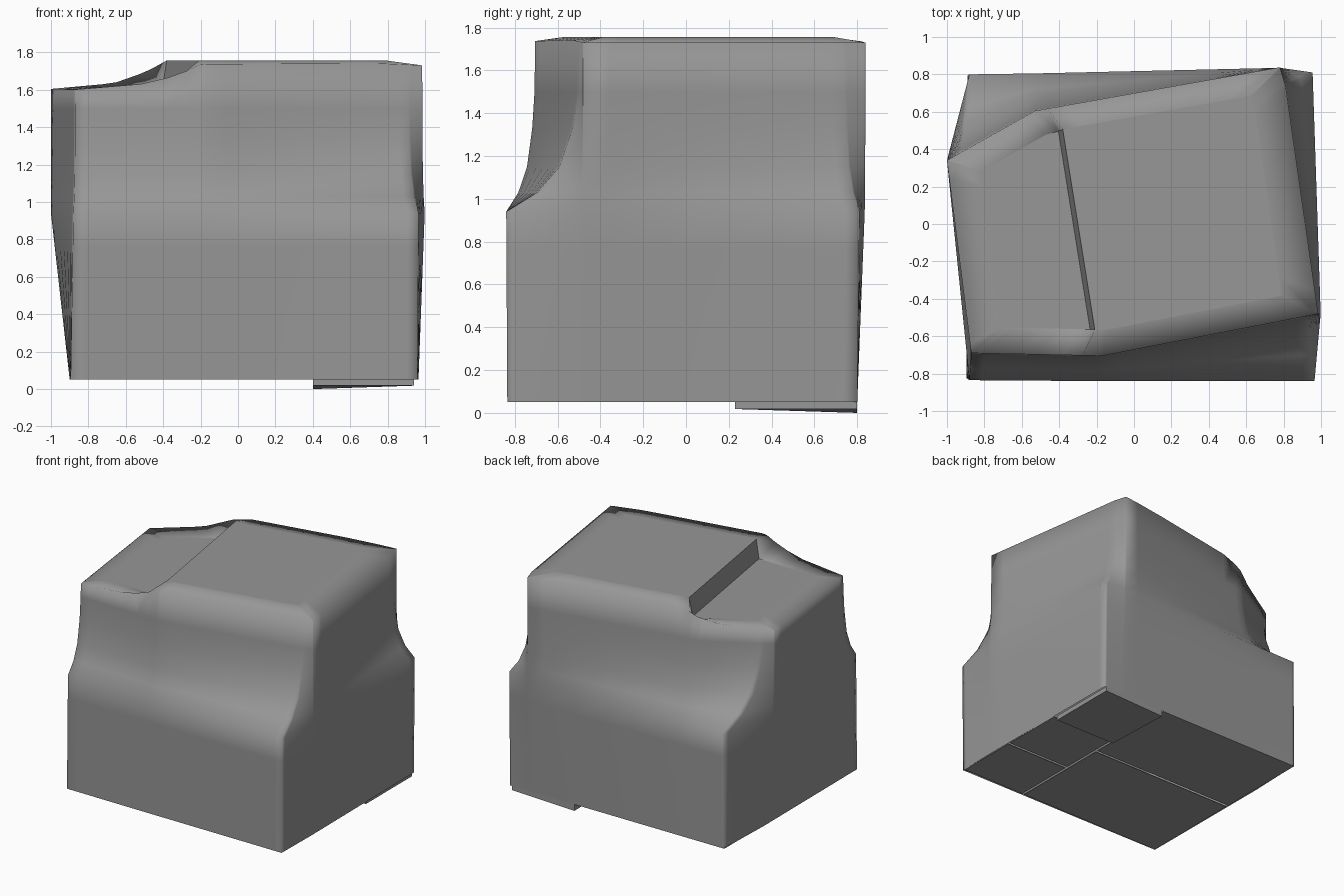
import bpy, bmesh
from mathutils import Vector

if "Cube" in bpy.data.objects:
    bpy.data.objects.remove(bpy.data.objects["Cube"])

# Plan outline, counter-clockwise from front left: (foot, shoulder, upper wall)
PLAN = [
    ((-.895, -.825), (-.88, -.835), (-.87, -.69)),
    ((-.17, -.83), (-.17, -.84), (-.17, -.705)),
    ((.96, -.835), (.965, -.84), (.91, -.495)),
    ((.965, -.48), (.998, -.48), (.985, -.48)),
    ((.955, .80), (.955, .81), (.81, .74)),
    ((.78, .80), (.78, .835), (.78, .838)),
    ((-.53, .80), (-.53, .805), (-.53, .605)),
    ((-.885, .80), (-.88, .80), (-.93, .38)),
    ((-.90, .34), (-1.0, .34), (-1.0, .34)),
]
SPLITS = (0, .1, .3, .5, .7, .85, .95)
# Shoulder easing: height, blend from shoulder to upper wall
LEVELS = [(.94, 0), (1.03, .42), (1.15, .72), (1.33, .9), (1.5, .98)]
STEP = -.31
HIGH, LOW = 1.757, 1.612

stone = bpy.data.materials.new("grey_stone")
stone.diffuse_color = (.31, .31, .31, 1)
stone.use_nodes = True
stone.node_tree.nodes["Principled BSDF"].inputs["Base Color"].default_value = stone.diffuse_color


def outline(k):
    pts = [Vector(p[k]) for p in PLAN]
    return [a.lerp(b, t) for a, b in zip(pts, pts[1:] + pts[:1]) for t in SPLITS]


def across(p):
    return p[0] + .16 * p[1]


def rim_height(s):
    keys = [(-2, 1.6), (-1, 1.6), (-.58, 1.635), (-.41, 1.69), (-.31, 1.737), (.65, 1.742), (.92, 1.73), (2, 1.73)]
    for (a, za), (b, zb) in zip(keys, keys[1:]):
        if s <= b:
            return za + (zb - za) * (s - a) / (b - a)


def finish(bm, name):
    me = bpy.data.meshes.new(name)
    bm.to_mesh(me)
    bm.free()
    me.materials.append(stone)
    ob = bpy.data.objects.new(name, me)
    bpy.context.collection.objects.link(ob)
    return ob


# Rock body: lofted walls, twisted above the shoulder
bm = bmesh.new()
foot, mid, up = outline(0), outline(1), outline(2)
n = len(foot)
rings = []
for t in (0, .4, .8):
    rings.append([(*f.lerp(m, t), .05 + .89 * t) for f, m in zip(foot, mid)])
for z, t in LEVELS:
    rings.append([(*m.lerp(u, t), z) for m, u in zip(mid, up)])
rings.append([(*u, rim_height(across(u))) for u in up])

# Inner edge of the rim, split into high and low halves at the step
c = Vector((-.05, .03))
inner = [c + (u - c) * .81 for u in up]
high = [across(p) > STEP for p in inner]
start = next(i for i in range(n) if high[i] and not high[i - 1])
end = next(i for i in range(n) if high[i] and not high[(i + 1) % n])
for i in (start, end):
    inner[i].x = STEP + .01 - .16 * inner[i].y
for i in (start - 1, (end + 1) % n):
    inner[i].x = STEP - .015 - .16 * inner[i].y
rings.append([(*p, HIGH if h else LOW) for p, h in zip(inner, high)])

vs = [[bm.verts.new(p) for p in r] for r in rings]
for a, b in zip(vs, vs[1:]):
    for i in range(n):
        j = (i + 1) % n
        bm.faces.new((a[i], a[j], b[j], b[i])).smooth = True

# Flat plateaus and the step wall between them
top = vs[-1]
hi = [top[(start + k) % n] for k in range((end - start) % n + 1)]
lo = [top[(end + 1 + k) % n] for k in range(n - len(hi))]
caps = [bm.faces.new(hi), bm.faces.new(lo), bm.faces.new((lo[-1], hi[0], hi[-1], lo[0]))]
for f in caps:
    for e in f.edges:
        e.smooth = False
bm.normal_update()
finish(bm, "rock_body")


# Underside slabs, leaving narrow gaps
def slab(name, x0, x1, y0, y1, z=.05, tilt=0):
    bm = bmesh.new()
    bmesh.ops.create_cube(bm, size=1)
    for v in bm.verts:
        right, back, low = v.co.x > 0, v.co.y > 0, v.co.z < 0
        zz = z - tilt * (back and not right) if low else .055
        v.co = (x1 if right else x0, y1 if back else y0, zz)
    finish(bm, name)


slab("base_slab_back", -.89, .38, .03, .795)
slab("base_slab_front", -.89, .38, -.82, .01)
slab("base_tile_front", .40, .955, -.82, -.32)
slab("base_tile_middle", .40, .955, -.30, .21)
slab("base_tile_back", .40, .94, .23, .80, .018, .018)
